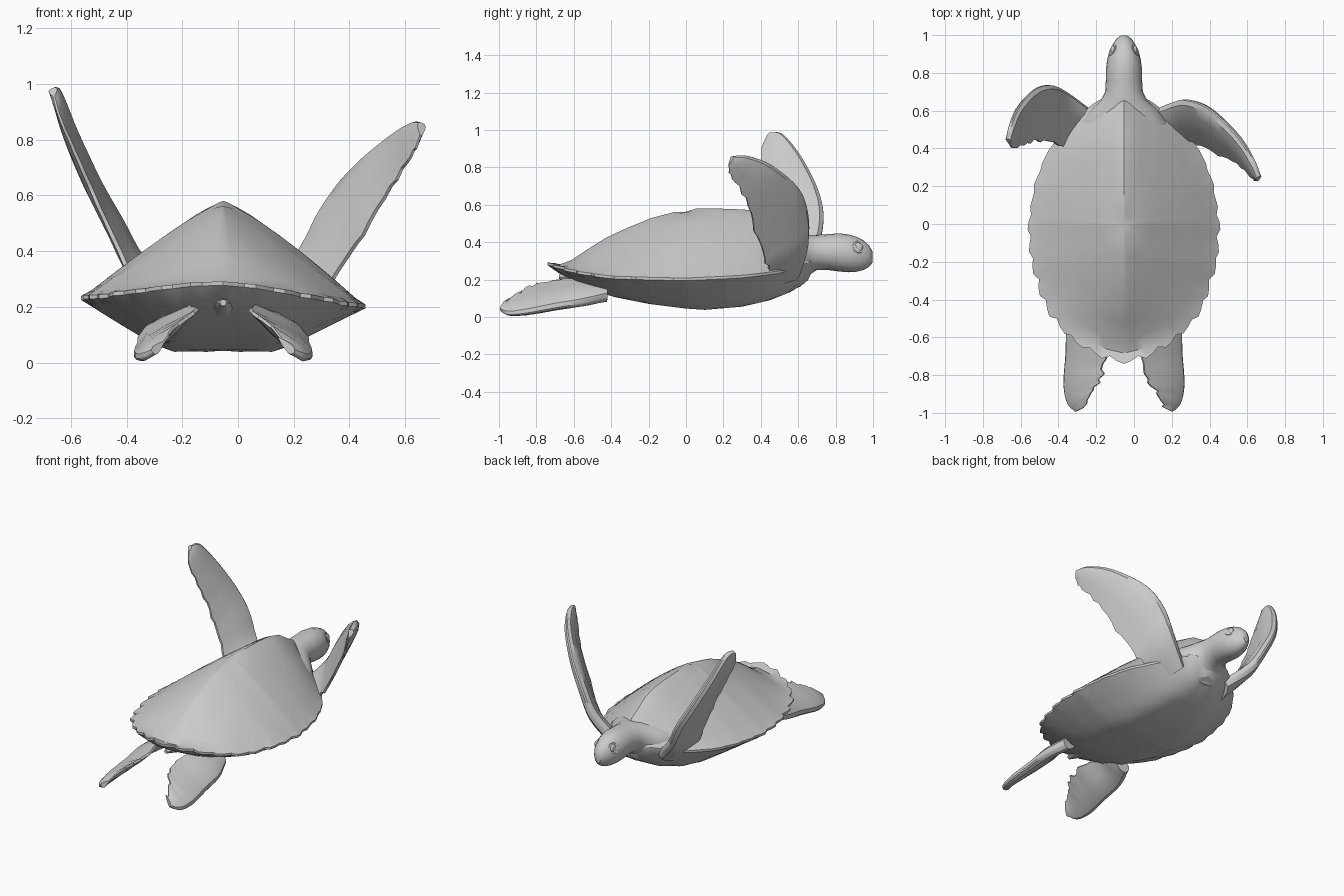
import bpy, bmesh, math, random
from mathutils import Vector

if "Cube" in bpy.data.objects:
    bpy.data.objects.remove(bpy.data.objects["Cube"])

random.seed(4)
CX = -0.053  # body axis


def lerp(table, v):
    if v <= table[0][0]:
        return table[0][1]
    for (a, p), (b, q) in zip(table, table[1:]):
        if v <= b:
            return p + (q - p) * (v - a) / (b - a)
    return table[-1][1]


def make(name, rings, angle=35):
    """Skin a list of closed rings, cap both ends."""
    bm = bmesh.new()
    vr = [[bm.verts.new(p) for p in r] for r in rings]
    n = len(vr[0])
    for a, b in zip(vr, vr[1:]):
        for i in range(n):
            j = (i + 1) % n
            bm.faces.new((a[i], a[j], b[j], b[i]))
    for r in (vr[0], vr[-1]):
        c = bm.verts.new(sum((v.co for v in r), Vector()) / n)
        for i in range(n):
            bm.faces.new((r[i], r[(i + 1) % n], c))
    bmesh.ops.recalc_face_normals(bm, faces=bm.faces)
    me = bpy.data.meshes.new(name)
    bm.to_mesh(me)
    bm.free()
    ob = bpy.data.objects.new(name, me)
    bpy.context.collection.objects.link(ob)
    return smooth(ob, angle)


def smooth(ob, angle=35):
    bpy.ops.object.select_all(action='DESELECT')
    ob.select_set(True)
    bpy.context.view_layer.objects.active = ob
    bpy.ops.object.shade_smooth_by_angle(angle=math.radians(angle))
    return ob


def spline(pts, steps):
    """Catmull-Rom curve through the points."""
    p = [Vector(q) for q in pts]
    p = [p[0] * 2 - p[1]] + p + [p[-1] * 2 - p[-2]]
    out = []
    for i in range(1, len(p) - 2):
        a, b, c, d = p[i - 1:i + 3]
        for k in range(steps):
            t = k / steps
            out.append(0.5 * (2 * b + (c - a) * t + (2 * a - 5 * b + 4 * c - d) * t * t
                              + (3 * b - a - 3 * c + d) * t ** 3))
    return out + [p[-2]]


# Shell: rim outline (y, half width), ridge, rim and belly heights along y
outline = [(-.735, 0), (-.71, .11), (-.62, .27), (-.5, .385), (-.4, .435), (-.2, .495), (0, .508),
           (.2, .475), (.3, .44), (.4, .39), (.5, .32), (.6, .21), (.66, .13), (.70, 0)]
ridge = [(-.735, .29), (-.67, .275), (-.6, .31), (-.5, .38), (-.4, .44), (-.2, .525), (0, .577),
         (.1, .582), (.38, .572), (.5, .54), (.6, .475), (.7, .42)]
rim_z = [(-.735, .285), (-.6, .25), (-.4, .225), (0, .217), (.3, .23), (.5, .25), (.7, .3)]
belly = [(-.735, .275), (-.6, .2), (-.4, .12), (-.2, .08), (0, .055), (.1, .048), (.3, .065),
         (.45, .1), (.6, .16), (.7, .25)]

# Resample the half outline by length and mirror it
N = 48
poly = [Vector((w, y)) for y, w in outline]
lens = [0]
for a, b in zip(poly, poly[1:]):
    lens.append(lens[-1] + (b - a).length)
lx = list(zip(lens, [p.x for p in poly]))
ly = list(zip(lens, [p.y for p in poly]))
half = [(lerp(lx, lens[-1] * i / N), lerp(ly, lens[-1] * i / N)) for i in range(N + 1)]
rim = half + [(-x, y) for x, y in half[-2:0:-1]]


def height(x, y, top):
    f = min(1, abs(x) / max(lerp(outline, y), 1e-4))
    r = lerp(rim_z, y) - .03 * x  # slight roll of the rim
    if top:
        return r + (lerp(ridge, y) - r) * (1 - f ** 1.2)
    return r - .01 + (lerp(belly, y) - r) * min(1, (1 - f) / .58)


def shell_ring(s, top):
    return [(CX + x * s, y * s, height(x * s, y * s, top)) for x, y in rim]


# Saw-tooth rim, the teeth pointing to the rear
DROP = [random.uniform(.7, 1.1) for _ in rim]


def toothed_ring(dz):
    out = []
    for i, (x, y) in enumerate(rim):
        amp = lerp([(-.7, .04), (0, .032), (.25, .018), (.4, 0)], y) * DROP[i]
        k = (0, .35, 1)[min(i, 2 * N - i) % 3]
        s = 1.008 - amp * k if amp else 1
        out.append((CX + x * s, y * s, lerp(rim_z, y) - .03 * x + dz))
    return out


rings = [shell_ring(s, True) for s in (.08, .25, .42, .58, .72, .84, .93)]
rings += [toothed_ring(.006), toothed_ring(-.008)]
rings += [shell_ring(s, False) for s in (.93, .8, .66, .52, .38, .2, .08)]
make("shell", rings, 30)


# Head, neck and shoulders: (y, centre z, half width, half height)
def tube(name, stations, n=20):
    make(name, [[(CX + rx * math.cos(2 * math.pi * i / n), y, z + rz * math.sin(2 * math.pi * i / n))
                 for i in range(n)] for y, z, rx, rz in stations], 40)


tube("head_and_neck", [(.42, .27, .25, .13), (.54, .285, .23, .135), (.61, .295, .175, .135),
                       (.655, .33, .122, .108), (.70, .345, .1, .094), (.76, .347, .096, .096),
                       (.82, .345, .095, .102), (.87, .34, .089, .101), (.91, .335, .079, .094),
                       (.95, .33, .06, .079), (.98, .325, .04, .056), (.998, .32, .018, .03)])
tube("tail", [(-.45, .19, .1, .05), (-.56, .205, .055, .035), (-.68, .215, .012, .012)], 10)

# Eyes with lids
for side, tag in ((1, "right"), (-1, "left")):
    loc = (CX + side * .058, .92, .372)
    bpy.ops.mesh.primitive_uv_sphere_add(segments=14, ring_count=8, radius=.026, location=loc)
    eye = bpy.context.object
    eye.name = "eye_" + tag
    eye.scale = (.5, 1, 1)
    smooth(eye)
    bpy.ops.mesh.primitive_torus_add(major_radius=.03, minor_radius=.006, major_segments=16,
                                     minor_segments=6, location=loc,
                                     rotation=(0, math.pi / 2 - side * .35, side * .5))
    bpy.context.object.name = "eyelid_" + tag
    smooth(bpy.context.object)

# Flippers: lens section swept between a leading and a trailing edge
SECTION = [(0, .15), (.06, .7), (.25, 1), (.6, .75), (1, .2),
           (1, -.2), (.6, -.75), (.25, -1), (.06, -.7), (0, -.15)]


def flipper(name, lead, trail, thick, jag=.01, steps=4):
    a, b = spline(lead, steps), spline(trail, steps)
    mid = [(p + q) / 2 for p, q in zip(a, b)]
    rings = []
    for i, (p, q) in enumerate(zip(a, b)):
        chord = q - p
        span = mid[min(i + 1, len(mid) - 1)] - mid[max(i - 1, 0)]
        nrm = chord.cross(span).normalized()
        q = q + chord.normalized() * random.uniform(-jag, jag)
        t = lerp([(0, thick), (.6, thick * .75), (1, thick * .4)], i / (len(a) - 1))
        rings.append([p + (q - p) * u + nrm * t * v for u, v in SECTION])
    make(name, rings, 35)


flipper("front_flipper_right",
        [(.10, .60, .24), (.23, .65, .40), (.31, .65, .555), (.41, .60, .69), (.55, .46, .81),
         (.63, .33, .86), (.66, .25, .86)],
        [(.17, .44, .17), (.29, .44, .25), (.37, .41, .34), (.45, .365, .46), (.55, .32, .63),
         (.62, .25, .74), (.655, .225, .81)], .042)
flipper("front_flipper_left",
        [(-.22, .60, .24), (-.36, .70, .37), (-.445, .735, .52), (-.53, .71, .67), (-.61, .62, .85),
         (-.65, .52, .975), (-.665, .45, .985)],
        [(-.28, .44, .18), (-.38, .42, .31), (-.44, .43, .43), (-.50, .44, .56), (-.57, .43, .72),
         (-.635, .405, .87), (-.66, .42, .95)], .042)

outer = [(.20, -.42, .10), (.245, -.55, .07), (.255, -.7, .045), (.265, -.85, .018),
         (.245, -.95, .012), (.20, -.993, .035)]
inner = [(.06, -.43, .19), (.07, -.58, .20), (.05, -.71, .185), (.07, -.82, .165),
         (.13, -.90, .12), (.155, -.97, .08)]
flipper("hind_flipper_right", outer, inner, .04, .016)
flipper("hind_flipper_left", [(2 * CX - x, y, z) for x, y, z in outer],
        [(2 * CX - x, y, z) for x, y, z in inner], .04, .016)
